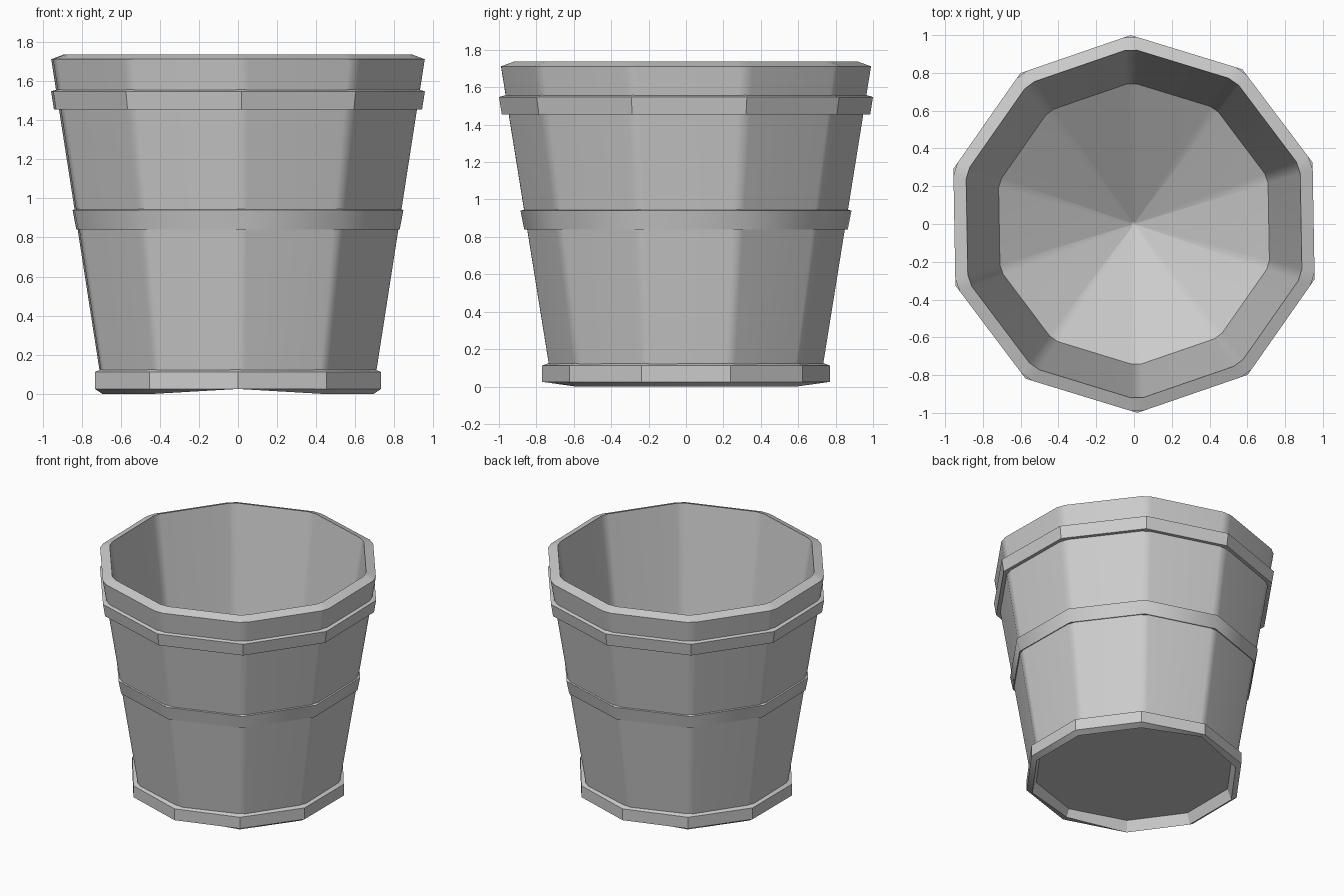
import bpy
import bmesh
from math import cos, sin, pi, radians

SIDES = 10

if "Cube" in bpy.data.objects:
    bpy.data.objects.remove(bpy.data.objects["Cube"])

grey = bpy.data.materials.new("bucket grey")
grey.use_nodes = True
colour = (0.6, 0.6, 0.6, 1)
grey.diffuse_color = colour
grey.node_tree.nodes["Principled BSDF"].inputs["Base Color"].default_value = colour


def directions(turn, soft):
    """Angle and radius factor of each corner; soft > 0 trims every corner."""
    half = pi / SIDES
    result = []
    for i in range(SIDES):
        corner = radians(90 + turn) + 2 * half * i
        for d in ((-soft, soft) if soft else (0,)):
            result.append((corner + d, cos(half) / cos(half - abs(d))))
    return result


def lathe(name, profile, turn=0, soft=0, closed=True, smooth=30):
    """Sweep a (radius, height) profile round a ten-sided outline."""
    bm = bmesh.new()
    dirs = directions(turn, soft)
    rings = [[bm.verts.new((r * k * cos(a), r * k * sin(a), z)) for a, k in dirs]
             for r, z in profile]
    pairs = list(zip(rings, rings[1:]))
    if closed:
        pairs.append((rings[-1], rings[0]))
    else:
        bm.faces.new(rings[0])
        bm.faces.new(rings[-1])
    n = len(dirs)
    for low, high in pairs:
        for i in range(n):
            j = (i + 1) % n
            bm.faces.new((low[i], low[j], high[j], high[i]))
    bmesh.ops.recalc_face_normals(bm, faces=bm.faces)
    mesh = bpy.data.meshes.new(name)
    bm.to_mesh(mesh)
    bm.free()
    mesh.materials.append(grey)
    mesh.polygons.foreach_set("use_smooth", [True] * len(mesh.polygons))
    mesh.set_sharp_from_angle(angle=radians(smooth))
    obj = bpy.data.objects.new(name, mesh)
    bpy.context.scene.collection.objects.link(obj)
    return obj


# Tapered tub: underside, outer wall, sloped rim, inner wall, sunken floor
tub = lathe("tub", [(0.02, 0.08), (0.735, 0.08), (1.0, 1.712), (0.93, 1.737),
                    (0.75, 0.57), (0.015, 0.1)],
            turn=1, soft=radians(2), closed=False, smooth=40)
weighted = tub.modifiers.new("flat staves", "WEIGHTED_NORMAL")
weighted.keep_sharp = True

# Hoops round the wall
lathe("upper_hoop", [(0.93, 1.455), (0.985, 1.455), (1.0, 1.548), (0.95, 1.562)], turn=1)
lathe("middle_hoop", [(0.83, 0.84), (0.865, 0.84), (0.885, 0.94), (0.85, 0.952)],
      turn=1, smooth=40)

# Base ring with a chamfered foot, notched at front and back
base = lathe("base_ring", [(0.70, 0.085), (0.73, 0), (0.77, 0.025), (0.77, 0.112), (0.72, 0.13)])
for v in base.data.vertices:
    if v.co.z < 0.01 and abs(v.co.x) < 0.1:
        v.co.z = 0.025
